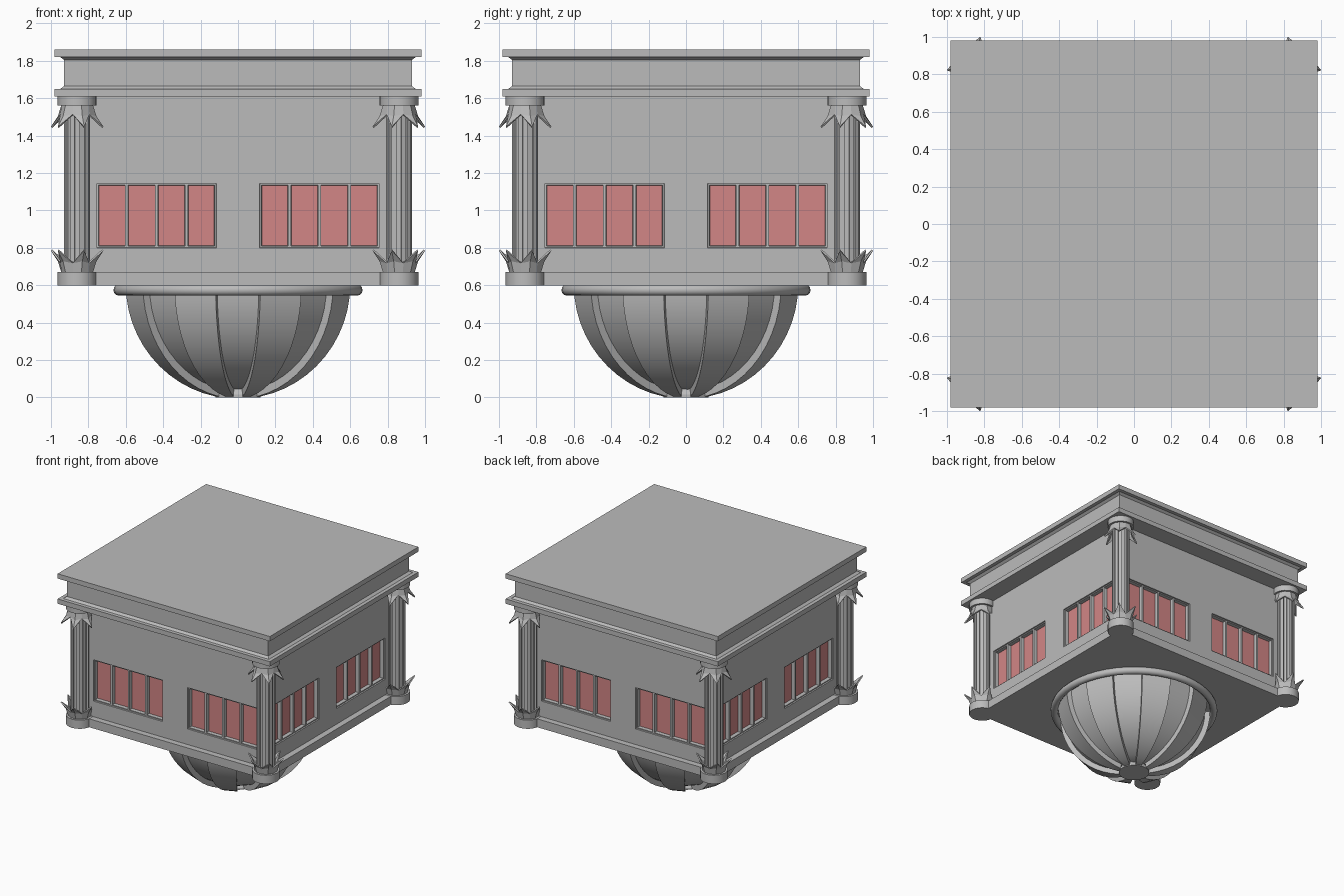
import bpy
import bmesh
from math import sin, cos, pi, sqrt, radians
from mathutils import Matrix, Vector

cube = bpy.data.objects.get("Cube")
if cube:
    bpy.data.objects.remove(cube, do_unlink=True)


def material(name, rgb):
    m = bpy.data.materials.new(name)
    m.use_nodes = True
    m.diffuse_color = (*rgb, 1)
    m.node_tree.nodes["Principled BSDF"].inputs["Base Color"].default_value = (*rgb, 1)
    return m


STONE = material("grey stone", (0.5, 0.5, 0.5))
GLASS = material("red glass", (0.65, 0.24, 0.24))


def finish(bm, name, smooth=None, recalc=True):
    if recalc:
        bmesh.ops.recalc_face_normals(bm, faces=bm.faces)
    mesh = bpy.data.meshes.new(name)
    bm.to_mesh(mesh)
    bm.free()
    mesh.materials.append(STONE)
    mesh.materials.append(GLASS)
    ob = bpy.data.objects.new(name, mesh)
    bpy.context.collection.objects.link(ob)
    if smooth:
        bpy.ops.object.select_all(action='DESELECT')
        ob.select_set(True)
        bpy.context.view_layer.objects.active = ob
        bpy.ops.object.shade_smooth_by_angle(angle=radians(smooth))
    return ob


def skin(bm, rings, closed=False):
    """Bridge equal rings of points; cap the ends or join them into a loop."""
    loops = [[bm.verts.new(p) for p in ring] for ring in rings]
    pairs = list(zip(loops, loops[1:]))
    if closed:
        pairs.append((loops[-1], loops[0]))
    for a, b in pairs:
        for i in range(len(a)):
            j = (i + 1) % len(a)
            bm.faces.new((a[i], a[j], b[j], b[i]))
    if not closed:
        bm.faces.new(loops[0][::-1])
        bm.faces.new(loops[-1])


def circle(r, z, n, turn=0.0, at=(0, 0)):
    return [(at[0] + r * cos(turn + 2 * pi * i / n),
             at[1] + r * sin(turn + 2 * pi * i / n), z) for i in range(n)]


def square_block(name, profile):
    bm = bmesh.new()
    skin(bm, [circle(h * sqrt(2), z, 4, pi / 4) for h, z in profile])
    return finish(bm, name)


def stepped_ring(outer, inner, z, at=(0, 0)):
    """Sixteen flat panels, alternately raised and sunk."""
    pts = []
    for k in range(16):
        r = outer if k % 2 else inner
        for s in (-0.5, 0.5):
            a = (k + s) * pi / 8
            pts.append((at[0] + r * cos(a), at[1] + r * sin(a), z))
    return pts


# Plinth and stacked mouldings at the top
square_block("plinth", [(0.88, 0.60), (0.88, 0.67)])
square_block("entablature", [(0.98, 1.61), (0.98, 1.65), (0.95, 1.65), (0.93, 1.665),
                             (0.93, 1.805), (0.95, 1.82), (0.98, 1.82), (0.98, 1.86)])

# Walls: each side is a grid whose window cells are sunk
WALL = 0.83
bays = [0.115 + 0.16 * i for i in range(5)]
xs = [-WALL] + [-b for b in reversed(bays)] + bays + [WALL]
zs = [0.67, 0.80, 1.145, 1.61]
bm = bmesh.new()
for side in range(4):
    rot = Matrix.Rotation(side * pi / 2, 4, 'Z')
    grid = [[bm.verts.new(rot @ Vector((x, -WALL, z))) for x in xs] for z in zs]
    cells = []
    for r in range(len(zs) - 1):
        for c in range(len(xs) - 1):
            f = bm.faces.new((grid[r][c], grid[r][c + 1], grid[r + 1][c + 1], grid[r + 1][c]))
            if r == 1 and 0.115 < abs(xs[c] + xs[c + 1]) / 2 < 0.755:
                cells.append(f)
    bm.normal_update()
    bmesh.ops.inset_region(bm, faces=cells, thickness=0.002, depth=-0.01, use_even_offset=True)
    bm.normal_update()
    bmesh.ops.inset_individual(bm, faces=cells, thickness=0.008, depth=0, use_even_offset=True)
    bmesh.ops.inset_individual(bm, faces=cells, thickness=0.002, depth=-0.03, use_even_offset=True)
    for f in cells:
        f.material_index = 1
bmesh.ops.remove_doubles(bm, verts=bm.verts, dist=0.0001)
finish(bm, "windowed_walls", recalc=False)

# Hanging dome with alternating raised panels
bm = bmesh.new()
rings = []
STEPS = 12
for i in range(STEPS + 1):
    t = radians(11.5 + (90 - 11.5) * i / STEPS)
    rings.append(stepped_ring(0.612 * sin(t), 0.57 * sin(t), 0))
    for k, p in enumerate(rings[-1]):
        r = 0.612 if (k // 2) % 2 else 0.57
        rings[-1][k] = (p[0], p[1], 0.605 - r * cos(t))
skin(bm, rings)
finish(bm, "dome", 20)

bm = bmesh.new()
skin(bm, [circle(0.122, 0.0, 16, pi / 16), circle(0.122, 0.015, 16, pi / 16),
          circle(0.10, 0.05, 16, pi / 16)])
finish(bm, "dome_boss")

# Rounded collar around the dome
bm = bmesh.new()
skin(bm, [circle(0.636 + 0.03 * cos(a), 0.574 + 0.03 * sin(a), 48)
          for a in (2 * pi * k / 12 for k in range(12))], closed=True)
finish(bm, "dome_collar", 40)


def leaf_crown(name, at, z, up, facing):
    """Six pointed leaves flaring away from a column end."""
    bm = bmesh.new()

    def v(r, h, a):
        return bm.verts.new((at[0] + r * cos(a), at[1] + r * sin(a), z + up * h))

    for k in range(6):
        a = facing + k * pi / 3
        lo, hi = a - pi / 6, a + pi / 6
        b0, b1, b2 = v(0.083, 0, lo), v(0.083, 0, a), v(0.083, 0, hi)
        v0, m, v2 = v(0.088, 0.05, lo), v(0.102, 0.06, a), v(0.088, 0.05, hi)
        tip = v(0.142, 0.118, a)
        for f in ((b0, b1, m, v0), (b1, b2, v2, m), (v0, m, tip), (m, v2, tip)):
            bm.faces.new(f)
    bmesh.ops.remove_doubles(bm, verts=bm.verts, dist=0.0001)
    ob = finish(bm, name)
    solid = ob.modifiers.new("thickness", 'SOLIDIFY')
    solid.thickness = 0.01
    solid.offset = 0


# Corner columns
for sx, side in ((1, "left"), (-1, "right")):
    for sy, end in ((-1, "front"), (1, "back")):
        tag = end + "_" + side
        at = (0.86 * sx, 0.86 * sy)
        facing = Vector((1, 0)).angle_signed(Vector((sx, sy))) * -1
        bm = bmesh.new()
        skin(bm, [stepped_ring(0.071, 0.058, z, at) for z in (0.66, 1.57)])
        finish(bm, tag + "_column_shaft")
        for part, z0, z1 in (("base", 0.60, 0.672), ("cap", 1.56, 1.612)):
            bm = bmesh.new()
            skin(bm, [circle(0.104, z, 24, 0, at) for z in (z0, z1)])
            finish(bm, tag + "_column_" + part, 30)
        leaf_crown(tag + "_lower_leaves", at, 0.67, 1, facing)
        leaf_crown(tag + "_upper_leaves", at, 1.562, -1, facing)
